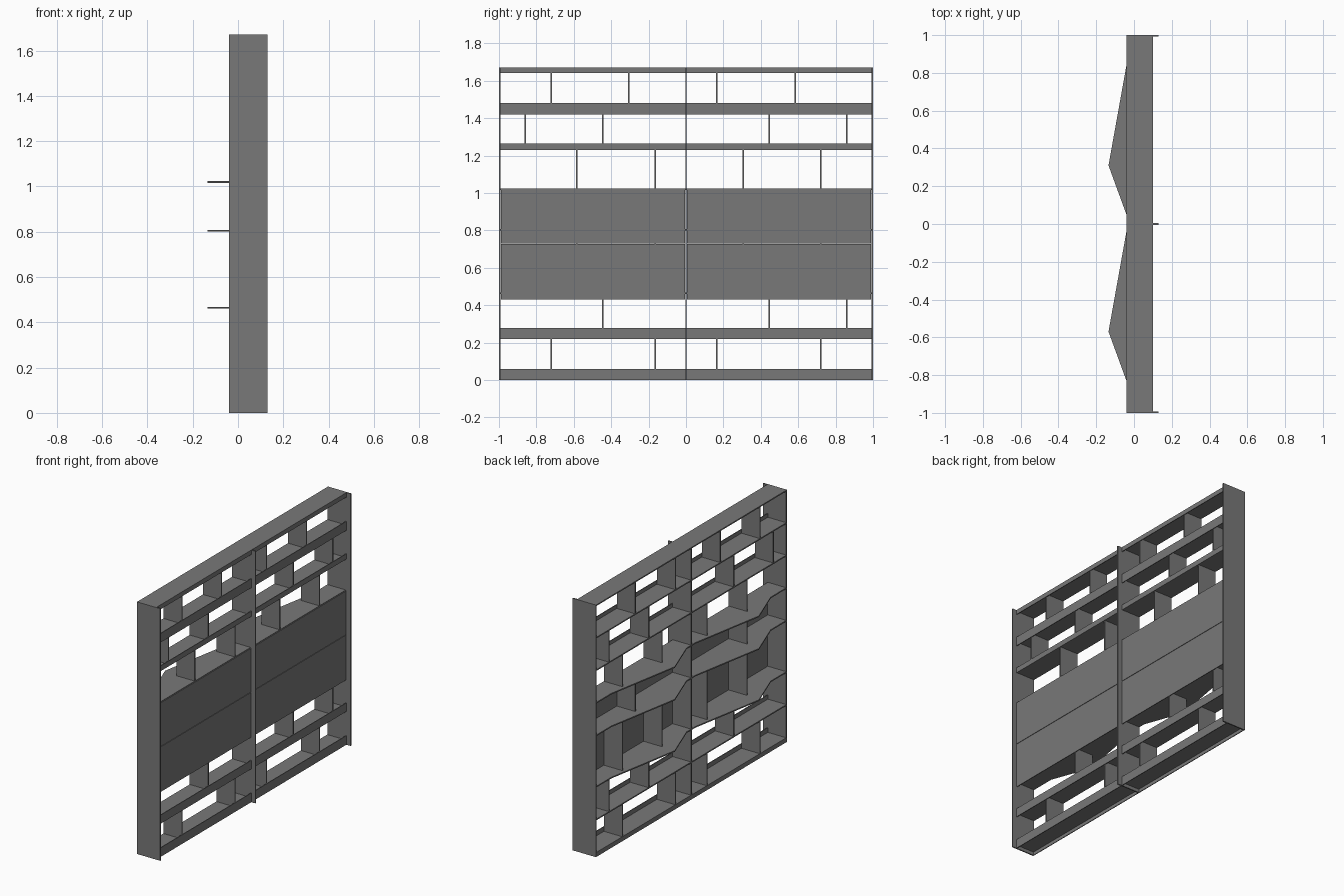
import bpy
import bmesh

if "Cube" in bpy.data.objects:
    bpy.data.objects.remove(bpy.data.objects["Cube"], do_unlink=True)

grey = bpy.data.materials.new("mid_grey")
grey.use_nodes = True
colour = (0.19, 0.19, 0.19, 1)
grey.diffuse_color = colour
grey.node_tree.nodes["Principled BSDF"].inputs["Base Color"].default_value = colour

T = 0.008                    # board thickness
BACK, FRONT, RIM = -0.04, 0.095, 0.13
HEIGHT = 1.67


def extruded(name, outline, z0, z1):
    """Vertical prism from an xy outline."""
    bm = bmesh.new()
    face = bm.faces.new([bm.verts.new((x, y, z0)) for x, y in outline])
    top = bmesh.ops.extrude_face_region(bm, geom=[face])["geom"]
    verts = [v for v in top if isinstance(v, bmesh.types.BMVert)]
    bmesh.ops.translate(bm, verts=verts, vec=(0, 0, z1 - z0))
    bmesh.ops.recalc_face_normals(bm, faces=bm.faces)
    mesh = bpy.data.meshes.new(name)
    bm.to_mesh(mesh)
    bm.free()
    mesh.materials.append(grey)
    obj = bpy.data.objects.new(name, mesh)
    bpy.context.collection.objects.link(obj)
    return obj


def board(name, x0, x1, y0, y1, z0, z1):
    return extruded(name, [(x0, y0), (x1, y0), (x1, y1), (x0, y1)], z0, z1)


# Upright side and centre boards
for name, y in (("right_end", -1 + T / 2), ("centre_upright", 0), ("left_end", 1 - T / 2)):
    board(name, BACK, RIM, y - T / 2, y + T / 2, 0, HEIGHT)

# Shelf top heights, straight and pointed
straight = [0.03, 0.25, 1.24, 1.455, HEIGHT]
pointed = [0.468, 0.808, 1.024]
slats = [(0, 0.06), (0.22, 0.277), (1.23, 1.265), (1.42, 1.48), (1.64, HEIGHT)]
panels = [(0.43, 0.728), (0.731, 1.02)]

# Two bays: extent plus the rise, peak and fall of the pointed shelves
bays = [
    ("right", -1 + T, -T / 2, (-0.83, -0.57, -0.04)),
    ("left", T / 2, 1 - T, (0.05, 0.31, 0.84)),
]
for side, y0, y1, (start, peak, end) in bays:
    for z in straight:
        board(side + "_shelf", BACK, FRONT, y0, y1, z - T, z)
    for z in pointed:
        outline = [(BACK, y0), (FRONT, y0), (FRONT, y1), (BACK, y1),
                   (BACK, end), (-0.135, peak), (BACK, start)]
        extruded(side + "_pointed_shelf", outline, z - T, z)
    for z0, z1 in slats:
        board(side + "_slat", FRONT, FRONT + 0.005, y0, y1, z0, z1)
    for z0, z1 in panels:
        board(side + "_panel", FRONT, FRONT + 0.005, y0 + 0.002, y1 - 0.002, z0, z1)
    board(side + "_back_kick", BACK, BACK + 0.005, y0, y1, 0, 0.03 - T)

# Staggered dividers between neighbouring shelves
levels = sorted(straight + pointed)
rows = [
    (-0.72, -0.165, 0.165, 0.72),
    (-0.445, 0.445, 0.86),
    (-0.585, -0.165, 0.305, 0.72),
    (-0.585, 0.585),
    (-0.585, -0.165, 0.305, 0.72),
    (-0.86, -0.445, 0.445, 0.86),
    (-0.72, -0.305, 0.165, 0.585),
]
for low, high, row in zip(levels, levels[1:], rows):
    for y in row:
        board("divider", BACK, FRONT, y - T / 2, y + T / 2, low, high - T)
